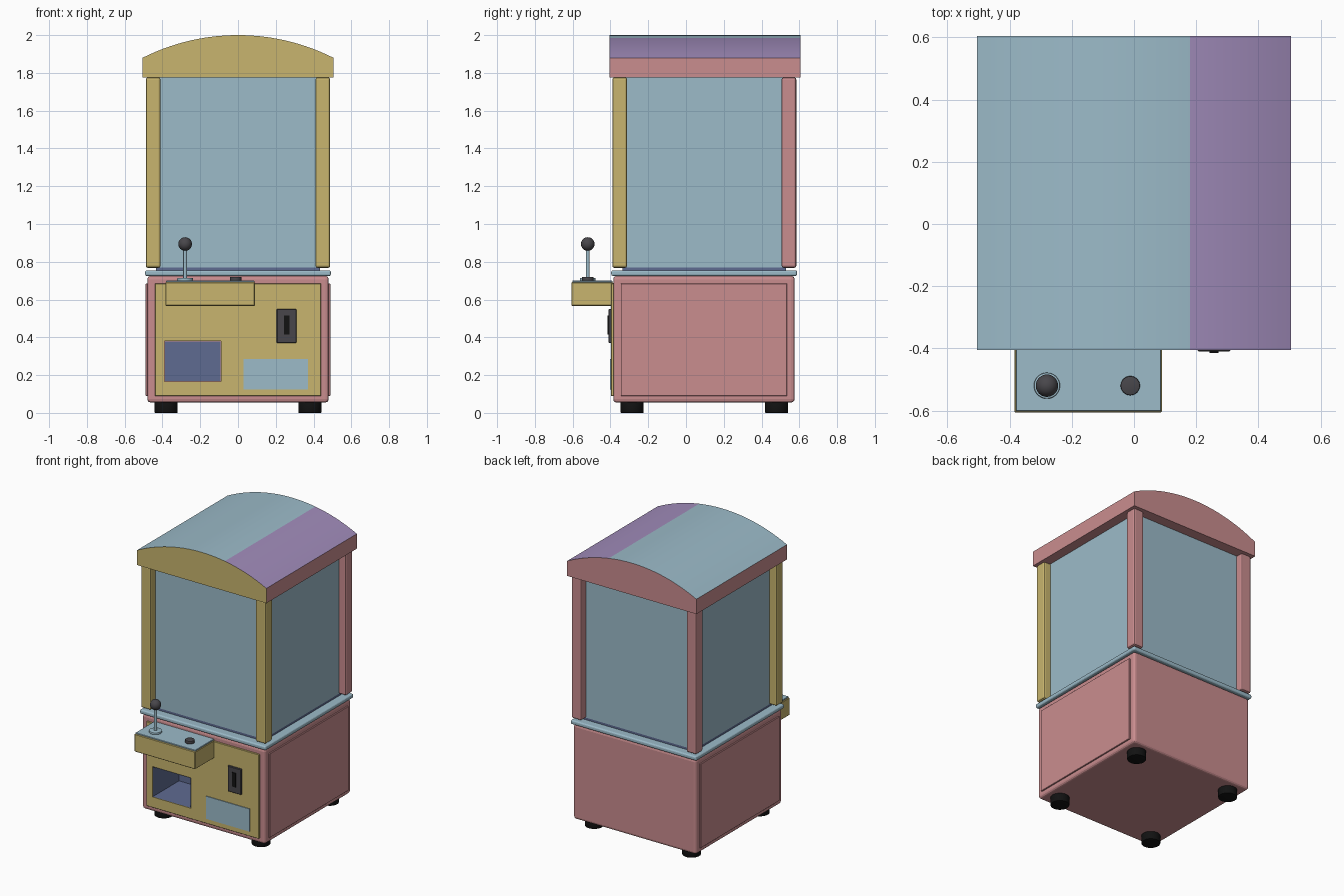
import bpy, bmesh, math
from mathutils import Matrix, Vector

if "Cube" in bpy.data.objects:
    bpy.data.objects.remove(bpy.data.objects["Cube"])


def material(name, r, g, b):
    m = bpy.data.materials.new(name)
    m.diffuse_color = (r, g, b, 1)
    m.use_nodes = True
    m.node_tree.nodes["Principled BSDF"].inputs["Base Color"].default_value = m.diffuse_color
    return m


PINK = material("pink", 0.59, 0.266, 0.275)
YELLOW = material("yellow", 0.577, 0.462, 0.156)
BLUE = material("light blue", 0.332, 0.497, 0.584)
PURPLE = material("purple", 0.36, 0.265, 0.50)
SLATE = material("slate blue", 0.114, 0.147, 0.283)
GREY = material("dark grey", 0.065, 0.062, 0.07)
BLACK = material("black", 0.006, 0.006, 0.006)


def finish(name, bm, *mats):
    me = bpy.data.meshes.new(name)
    bm.to_mesh(me)
    bm.free()
    ob = bpy.data.objects.new(name, me)
    bpy.context.collection.objects.link(ob)
    for m in mats:
        me.materials.append(m)
    return ob


def smooth(ob):
    bpy.ops.object.select_all(action='DESELECT')
    ob.select_set(True)
    bpy.context.view_layer.objects.active = ob
    bpy.ops.object.shade_smooth_by_angle(angle=math.radians(35))


def box_mesh(x, y, z):
    """Box from (low, high) ranges on each axis."""
    size = [b - a for a, b in (x, y, z)]
    mid = Vector([(a + b) / 2 for a, b in (x, y, z)])
    bm = bmesh.new()
    bmesh.ops.create_cube(bm, size=1,
                          matrix=Matrix.Translation(mid) @ Matrix.Diagonal((*size, 1)))
    return bm


def box(name, x, y, z, mat, bevel=0.0, segments=2):
    bm = box_mesh(x, y, z)
    if bevel:
        bmesh.ops.bevel(bm, geom=bm.edges[:], offset=bevel, segments=segments,
                        profile=0.5, affect='EDGES')
    return finish(name, bm, mat)


def disc(name, x, y, z0, z1, r, mat, bevel=0.0, sides=32):
    bm = bmesh.new()
    bmesh.ops.create_cone(bm, cap_ends=True, segments=sides, radius1=r, radius2=r,
                          depth=z1 - z0,
                          matrix=Matrix.Translation((x, y, (z0 + z1) / 2)))
    if bevel:
        rims = [e for e in bm.edges if abs(e.verts[0].co.z - e.verts[1].co.z) < 1e-5]
        bmesh.ops.bevel(bm, geom=rims, offset=bevel, segments=2, profile=0.5,
                        affect='EDGES')
    ob = finish(name, bm, mat)
    smooth(ob)
    return ob


# Lower cabinet and front panel
body = box("cabinet", (-0.48, 0.48), (-0.385, 0.575), (0.055, 0.725), PINK, 0.018, 3)
panel = box("front_panel", (-0.44, 0.44), (-0.397, -0.375), (0.09, 0.685), YELLOW, 0.002, 1)

# Prize opening cut through both, with an open-fronted liner
HX, HZ = (-0.39, -0.09), (0.165, 0.38)
cutter = box("opening_cutter", HX, (-0.5, -0.10), HZ, SLATE)
cutter.hide_render = True
cutter.hide_set(True)
for ob in (body, panel):
    mod = ob.modifiers.new("opening", 'BOOLEAN')
    mod.object = cutter
    mod.operation = 'DIFFERENCE'
    mod.solver = 'EXACT'
e = 0.003
bm = box_mesh((HX[0] + e, HX[1] - e), (-0.3975, -0.105), (HZ[0] + e, HZ[1] - e))
bm.normal_update()
bmesh.ops.delete(bm, geom=[f for f in bm.faces if f.normal.y < -0.5], context='FACES')
bmesh.ops.reverse_faces(bm, faces=bm.faces[:])
finish("prize_chute", bm, SLATE)

# Side panels and corner feet
for side, s in (("left", -1), ("right", 1)):
    box(f"{side}_side_panel", tuple(sorted((s * 0.47, s * 0.489))), (-0.345, 0.535),
        (0.09, 0.685), PINK, 0.002, 1)
    for end, y in (("front", -0.285), ("back", 0.48)):
        disc(f"{end}_{side}_foot", s * 0.38, y, 0, 0.06, 0.061, BLACK, 0.004)

# Coin slot and front plate
box("coin_box", (0.205, 0.31), (-0.41, -0.39), (0.37, 0.55), GREY, 0.003, 1)
box("coin_slot", (0.243, 0.272), (-0.415, -0.405), (0.415, 0.515), BLACK)
box("front_plate", (0.03, 0.37), (-0.402, -0.394), (0.125, 0.285), BLUE)

# Control shelf
box("control_shelf", (-0.385, 0.09), (-0.607, -0.385), (0.567, 0.692), YELLOW, 0.004, 1)
box("control_top", (-0.38, 0.087), (-0.602, -0.39), (0.69, 0.70), BLUE, 0.002, 1)
disc("joystick_base", -0.28, -0.52, 0.698, 0.714, 0.042, BLUE, 0.004)
disc("joystick_shaft", -0.28, -0.52, 0.71, 0.875, 0.01, BLUE, sides=16)
disc("button", -0.012, -0.52, 0.698, 0.72, 0.031, GREY, 0.004)
bm = bmesh.new()
bmesh.ops.create_uvsphere(bm, u_segments=32, v_segments=16, radius=0.036,
                          matrix=Matrix.Translation((-0.28, -0.52, 0.894)))
smooth(finish("joystick_ball", bm, GREY))

# Waist trim, display floor and glass case
box("waist_trim", (-0.492, 0.492), (-0.396, 0.588), (0.725, 0.755), BLUE, 0.01, 3)
box("display_floor", (-0.435, 0.435), (-0.335, 0.53), (0.75, 0.77), SLATE)
box("glass_case", (-0.435, 0.435), (-0.335, 0.53), (0.77, 1.78), BLUE)

# Corner posts
for side, s in (("left", -1), ("right", 1)):
    xs = tuple(sorted((s * 0.41, s * 0.488)))
    box(f"front_{side}_post", xs, (-0.39, -0.312), (0.768, 1.776), YELLOW, 0.011)
    box(f"back_{side}_post", xs, (0.506, 0.584), (0.768, 1.776), PINK, 0.011)

# Arched roof: profile extruded front to back, coloured by face direction
half, rise, eave, steps = 0.505, 0.12, 1.88, 14
radius = (half ** 2 + rise ** 2) / (2 * rise)
xs = [half * i / steps for i in range(-steps, steps + 1)]
outline = [(-half, 1.775)]
outline += [(x, eave + rise - radius + math.sqrt(radius ** 2 - x * x)) for x in xs]
outline += [(half, 1.775)]
bm = bmesh.new()
front = bm.faces.new([bm.verts.new((x, -0.405, z)) for x, z in outline])
new = bmesh.ops.extrude_face_region(bm, geom=[front], use_keep_orig=True)["geom"]
bmesh.ops.translate(bm, vec=(0, 1.01, 0),
                    verts=[v for v in new if isinstance(v, bmesh.types.BMVert)])
bmesh.ops.recalc_face_normals(bm, faces=bm.faces[:])
bm.normal_update()
for f in bm.faces:
    if f.normal.y < -0.5:
        f.material_index = 1
    elif f.normal.z > 0.5:
        f.material_index = 3 if f.calc_center_median().x > 0.18 else 2
smooth(finish("roof", bm, PINK, YELLOW, BLUE, PURPLE))
